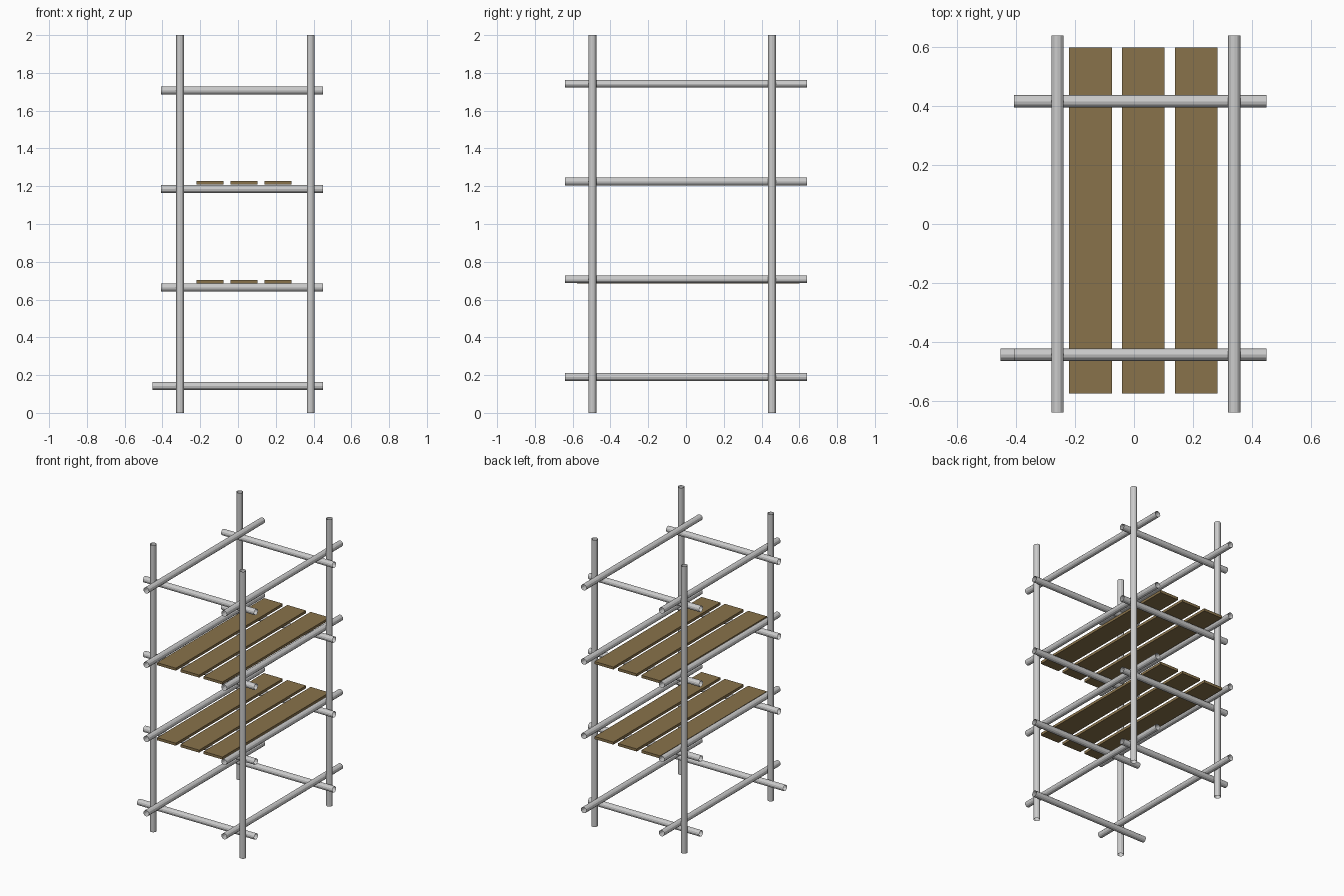
import bpy
from math import pi

if "Cube" in bpy.data.objects:
    bpy.data.objects.remove(bpy.data.objects["Cube"])

R = 0.021
SIDES = 12

wood = bpy.data.materials.new("plank_wood")
wood.diffuse_color = (0.25, 0.17, 0.07, 1)
wood.use_nodes = True
wood.node_tree.nodes["Principled BSDF"].inputs["Base Color"].default_value = wood.diffuse_color


def tube(name, centre, length, axis):
    """Open-ended scaffold tube along axis x, y or z."""
    rot = {"x": (0, pi / 2, 0), "y": (pi / 2, 0, 0), "z": (0, 0, 0)}[axis]
    bpy.ops.mesh.primitive_cylinder_add(vertices=SIDES, radius=R, depth=length,
                                        end_fill_type='NOTHING',
                                        location=centre, rotation=rot)
    bpy.context.object.name = name


def plank(name, x, z):
    bpy.ops.mesh.primitive_cube_add(size=1, location=(x, 0.012, z))
    ob = bpy.context.object
    ob.name = name
    ob.scale = (0.145, 1.177, 0.018)
    ob.data.materials.append(wood)


# Upright posts
for side, x in (("left", -0.306), ("right", 0.385)):
    for end, y in (("front", -0.496), ("back", 0.456)):
        tube(f"{end}_{side}_post", (x, y, 1.0), 2.0, "z")

# Four levels of horizontal tubes
for i in range(4):
    zx = 0.143 + i * 0.5215
    zy = 0.190 + i * 0.5175
    # Short cross tubes; the lowest front one sticks out further on the left
    for end, y in (("front", -0.444), ("back", 0.417)):
        x0 = -0.453 if (i == 0 and end == "front") else -0.408
        x1 = 0.45
        tube(f"{end}_cross_tube_{i + 1}", ((x0 + x1) / 2, y, zx), x1 - x0, "x")
    # Long side tubes
    for side, x in (("left", -0.26), ("right", 0.341)):
        tube(f"{side}_long_tube_{i + 1}", (x, 0, zy), 1.28, "y")

# Two decks of three planks
for deck, z in (("lower", 0.695), ("upper", 1.218)):
    for k in range(3):
        plank(f"{deck}_plank_{k + 1}", -0.148 + k * 0.18, z)
